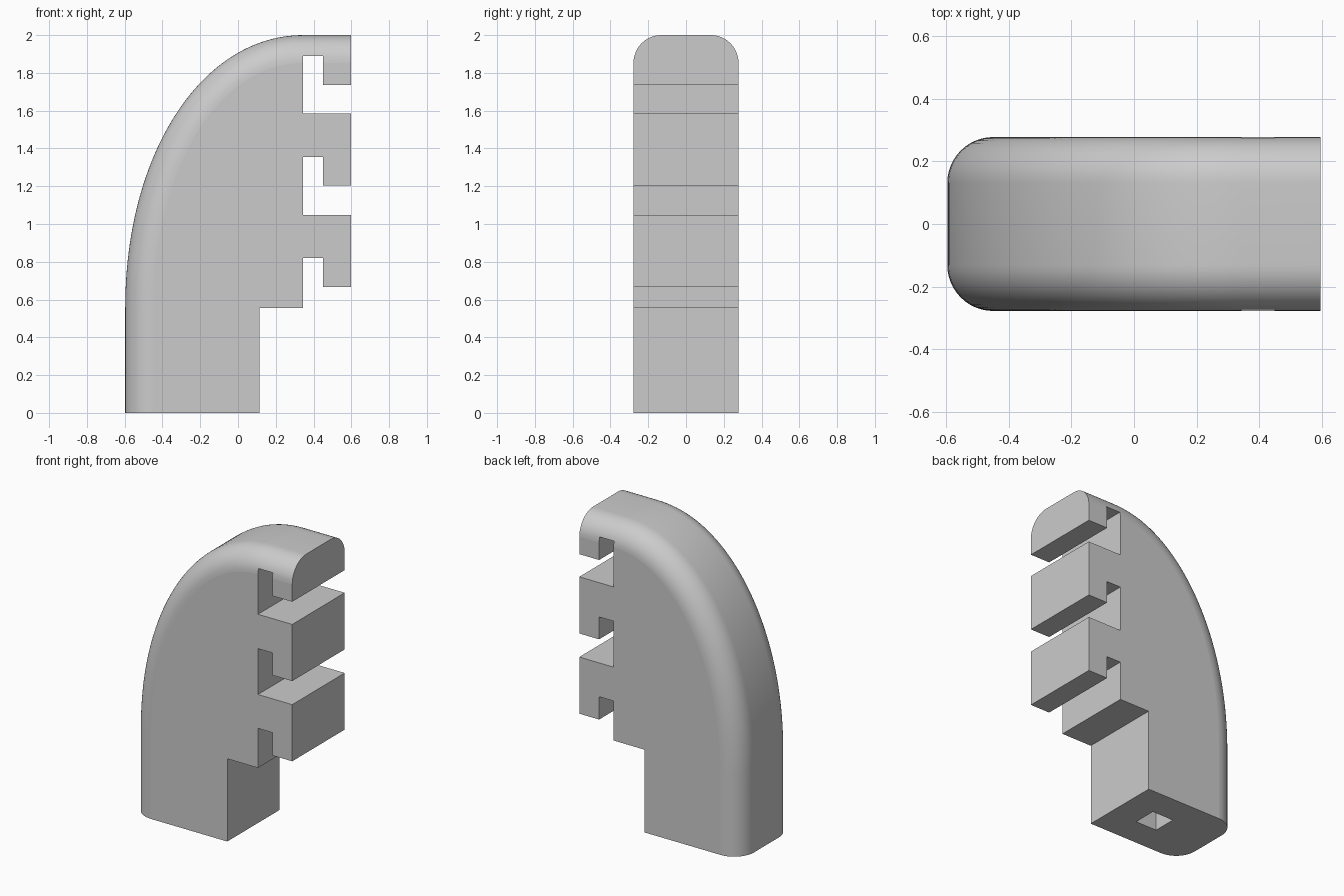
import bpy, bmesh, math

cube = bpy.data.objects.get("Cube")
if cube:
    bpy.data.objects.remove(cube, do_unlink=True)

HALF = 0.278      # half thickness in y
ROUND = 0.147     # rounding of the outer edge
CX, CZ, A, B, POWER = 0.35, 0.55, 0.947, 1.45, 2.06

grey = bpy.data.materials.new("plain grey")
grey.use_nodes = True
colour = (0.6, 0.6, 0.6, 1)
grey.diffuse_color = colour
grey.node_tree.nodes["Principled BSDF"].inputs["Base Color"].default_value = colour


def outline(inset, steps=48):
    """Side profile with its curved back moved inwards by inset."""
    pts = [(CX - A + inset, 0)]
    for i in range(steps + 1):
        t = math.pi / 2 * i / steps
        c, s = math.cos(t) ** (2 / POWER), math.sin(t) ** (2 / POWER)
        nx, nz = -c ** (POWER - 1) / A, s ** (POWER - 1) / B
        k = inset / math.hypot(nx, nz)
        pts.append((CX - A * c - nx * k, CZ + B * s - nz * k))
    pts.append((0.597, CZ + B - inset))
    # lowest hook and stepped foot
    return pts + [(0.597, 0.667), (0.45, 0.667), (0.45, 0.82), (0.343, 0.82),
                  (0.343, 0.555), (0.115, 0.555), (0.115, 0)]


def loft(name, layers):
    """Solid through matching outlines, each given as (y, points)."""
    bm = bmesh.new()
    rings = [[bm.verts.new((x, y, z)) for x, z in pts] for y, pts in layers]
    for r0, r1 in zip(rings, rings[1:]):
        for i in range(len(r0)):
            j = (i + 1) % len(r0)
            if (r0[i].co - r1[i].co).length > 1e-6:
                bm.faces.new((r0[i], r0[j], r1[j], r1[i]))
    bm.faces.new(rings[0])
    bm.faces.new(rings[-1])
    bmesh.ops.recalc_face_normals(bm, faces=bm.faces)
    mesh = bpy.data.meshes.new(name)
    bm.to_mesh(mesh)
    bm.free()
    mesh.materials.append(grey)
    obj = bpy.data.objects.new(name, mesh)
    bpy.context.collection.objects.link(obj)
    return obj


# Curved body, rounded along both edges of its back
ARC = 12
half = []
for i in range(ARC + 1):
    a = math.pi / 2 * i / ARC
    half.append((HALF - ROUND + ROUND * math.sin(a), ROUND * (1 - math.cos(a))))
layers = [(-y, outline(d)) for y, d in reversed(half)] + [(y, outline(d)) for y, d in half]
body = loft("hooked_body", layers)

# Two hook slots and the square socket in the base
cutters = []
for name, low, lip, top in (("upper_slot", 1.585, 1.737, 1.89),
                            ("middle_slot", 1.047, 1.205, 1.355)):
    shape = [(0.343, low), (0.8, low), (0.8, lip), (0.45, lip), (0.45, top), (0.343, top)]
    cutters.append(loft(name, [(-0.5, shape), (0.5, shape)]))
square = [(-0.245, -0.1), (-0.085, -0.1), (-0.085, 0.4), (-0.245, 0.4)]
cutters.append(loft("base_socket", [(-0.08, square), (0.08, square)]))

bpy.ops.object.select_all(action='DESELECT')
body.select_set(True)
bpy.context.view_layer.objects.active = body
for cutter in cutters:
    mod = body.modifiers.new(cutter.name, 'BOOLEAN')
    mod.operation = 'DIFFERENCE'
    mod.solver = 'EXACT'
    mod.object = cutter
    bpy.ops.object.modifier_apply(modifier=mod.name)
    bpy.data.objects.remove(cutter, do_unlink=True)

# Smooth back, flat sides
bpy.ops.object.shade_smooth_by_angle(angle=math.radians(30))
for face in body.data.polygons:
    if abs(face.normal.y) > 0.9995:
        face.use_smooth = False
